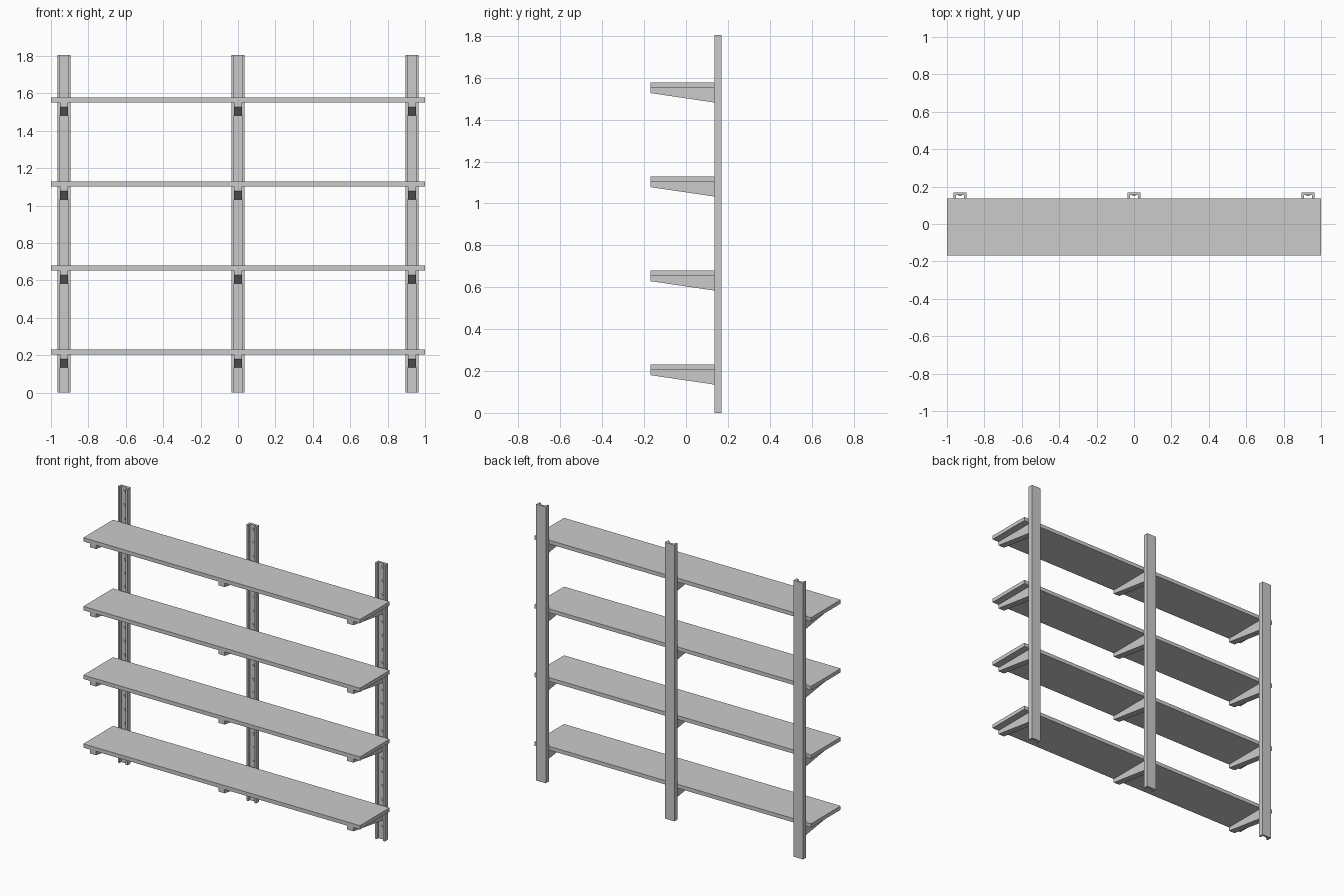
import bpy
import bmesh
from mathutils import Matrix, Vector

cube = bpy.data.objects.get("Cube")
if cube:
    bpy.data.objects.remove(cube, do_unlink=True)

HEIGHT = 1.805
FRONT, WALL, BACK = -0.169, 0.137, 0.169
UPRIGHT_X = (-0.93, 0.0, 0.93)
SHELF_TOPS = [0.23 + i * 0.449 for i in range(4)]
THICK = 0.025

metal = bpy.data.materials.new("light_grey")
metal.use_nodes = True
grey = (0.6, 0.6, 0.6, 1)
metal.diffuse_color = grey
metal.node_tree.nodes["Principled BSDF"].inputs["Base Color"].default_value = grey


def finish(name, bm):
    bmesh.ops.recalc_face_normals(bm, faces=bm.faces)
    mesh = bpy.data.meshes.new(name)
    bm.to_mesh(mesh)
    bm.free()
    mesh.materials.append(metal)
    obj = bpy.data.objects.new(name, mesh)
    bpy.context.collection.objects.link(obj)
    return obj


def extrude(name, points, offset):
    """Extrude a closed outline of 3D points along an offset."""
    bm = bmesh.new()
    face = bm.faces.new([bm.verts.new(p) for p in points])
    result = bmesh.ops.extrude_face_region(bm, geom=[face], use_keep_orig=True)
    moved = [v for v in result["geom"] if isinstance(v, bmesh.types.BMVert)]
    bmesh.ops.translate(bm, verts=moved, vec=Vector(offset))
    return finish(name, bm)


# Wall uprights: channels open to the front, with a row of round studs
HALF, INNER, WEB = 0.035, 0.022, 0.155
half_outline = [(HALF, BACK), (HALF, WALL), (INNER, WALL), (INNER, WEB)]
outline = half_outline + [(-x, y) for x, y in reversed(half_outline)]
for x in UPRIGHT_X:
    extrude("upright", [(x + px, py, 0) for px, py in outline], (0, 0, HEIGHT))
    bm = bmesh.new()
    for i in range(20):
        place = Matrix.Translation((x, WEB - 0.001, 0.081 + i * 0.0891))
        bmesh.ops.create_cone(bm, cap_ends=True, segments=16, radius1=0.009,
                              radius2=0.009, depth=0.006,
                              matrix=place @ Matrix.Rotation(1.5708, 4, "X"))
    finish("upright_studs", bm)

# Shelves with a tapered bracket under each at every upright
for top in SHELF_TOPS:
    under = top - THICK
    board = [(-1, FRONT, under), (1, FRONT, under), (1, WALL, under), (-1, WALL, under)]
    extrude("shelf", board, (0, 0, THICK))
    for x in UPRIGHT_X:
        left = x - INNER
        side = [(left, FRONT, under), (left, WALL, under),
                (left, WALL, under - 0.07), (left, FRONT, under - 0.025)]
        extrude("bracket", side, (2 * INNER, 0, 0))
